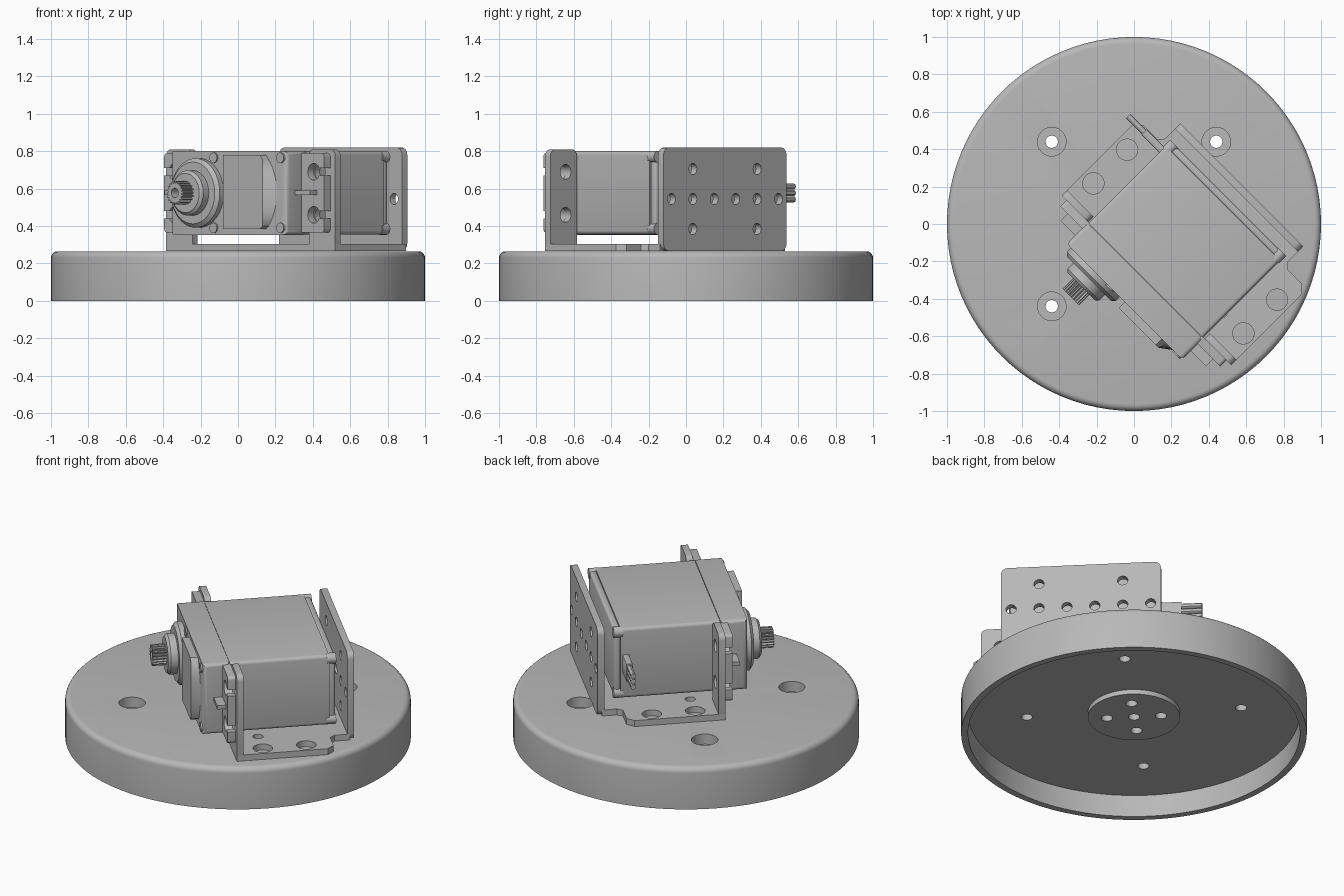
import bpy, bmesh, math
from mathutils import Matrix, Vector

cube = bpy.data.objects.get("Cube")
if cube:
    bpy.data.objects.remove(cube, do_unlink=True)

grey = bpy.data.materials.new("grey")
grey.use_nodes = True
colour = (0.48, 0.48, 0.48, 1)
grey.diffuse_color = colour
grey.node_tree.nodes["Principled BSDF"].inputs["Base Color"].default_value = colour

parts = []
# Matrices that turn the z axis into the named axis
TURN = {"z": Matrix.Identity(4),
        "y": Matrix.Rotation(math.pi / 2, 4, "X"),   # z points to -y
        "x": Matrix.Rotation(math.pi / 2, 4, "Y")}


def finish(name, bm):
    bmesh.ops.recalc_face_normals(bm, faces=bm.faces)
    mesh = bpy.data.meshes.new(name)
    bm.to_mesh(mesh)
    bm.free()
    mesh.materials.append(grey)
    ob = bpy.data.objects.new(name, mesh)
    bpy.context.scene.collection.objects.link(ob)
    parts.append(ob)
    return ob


def box(name, xs, ys, zs, round_axes="", r=0.03, seg=4):
    """Box from ranges, with the edges along the given axes rounded."""
    bm = bmesh.new()
    bmesh.ops.create_cube(bm, size=1)
    for v in bm.verts:
        v.co = [a + (b - a) * (c + 0.5) for (a, b), c in zip((xs, ys, zs), v.co)]
    axes = ["xyz".index(a) for a in round_axes]
    edges = [e for e in bm.edges
             if any(abs((e.verts[0].co - e.verts[1].co).normalized()[a]) > 0.9 for a in axes)]
    if edges:
        bmesh.ops.bevel(bm, geom=edges, offset=r, segments=seg, profile=0.5, affect="EDGES")
    return finish(name, bm)


def loft(name, loops):
    """Solid through loops of equal length, capped at both ends."""
    bm = bmesh.new()
    rings = [[bm.verts.new(p) for p in loop] for loop in loops]
    n = len(rings[0])
    for a, b in zip(rings, rings[1:]):
        for i in range(n):
            j = (i + 1) % n
            bm.faces.new((a[i], a[j], b[j], b[i]))
    bm.faces.new(rings[0])
    bm.faces.new(rings[-1])
    return finish(name, bm)


def lathe(name, profile, axis="z", at=(0, 0, 0), steps=64):
    """Turned solid from (radius, height) points."""
    bm = bmesh.new()
    vs = [bm.verts.new((r, 0, h)) for r, h in profile]
    es = [bm.edges.new(p) for p in zip(vs, vs[1:])]
    bmesh.ops.spin(bm, geom=vs + es, cent=(0, 0, 0), axis=(0, 0, 1),
                   angle=2 * math.pi, steps=steps, use_duplicate=False)
    bmesh.ops.remove_doubles(bm, verts=bm.verts, dist=0.0001)
    bm.transform(Matrix.Translation(at) @ TURN[axis])
    return finish(name, bm)


def cut(target, cutter):
    parts.remove(cutter)
    cutter.hide_render = True
    mod = target.modifiers.new("cut", "BOOLEAN")
    mod.operation, mod.object, mod.solver = "DIFFERENCE", cutter, "EXACT"
    bpy.context.view_layer.objects.active = target
    bpy.ops.object.modifier_apply(modifier=mod.name)
    bpy.data.objects.remove(cutter, do_unlink=True)


def drill(target, axis, points, r, depth=1.0):
    bm = bmesh.new()
    for p in points:
        bmesh.ops.create_cone(bm, cap_ends=True, segments=24, radius1=r, radius2=r, depth=depth,
                              matrix=Matrix.Translation(p) @ TURN[axis])
    cut(target, finish("drill", bm))


# Round base: hollow underneath, rounded top edge, low hub in the middle
f = 0.035
edge = [(1 - f + f * math.cos(a), 0.265 - f + f * math.sin(a))
        for a in [math.pi / 2 * i / 5 for i in range(6)]]
base = lathe("round_base", [(0, 0.11), (0.267, 0.11), (0.267, 0.14), (0.96, 0.14),
                            (0.96, 0), (1, 0)] + edge + [(0, 0.265)], steps=96)
cross = [(1, 0), (-1, 0), (0, 1), (0, -1)]
outer = [(0.622 * a, 0.622 * b, 0.2) for a, b in cross]
hub = [(0.157 * a, 0.157 * b, 0.2) for a, b in cross] + [(0, 0, 0.2)]
drill(base, "z", outer + hub, 0.033)
drill(base, "z", [(x, y, 0.265) for x, y, z in outer], 0.077, 0.13)

# Bracket floor, wide at the front and narrower where it meets the back plate
MID = 0.26
half = [(0.64, -0.165), (0.64, 0.37), (0.60, 0.41), (0.49, 0.41), (0.465, 0.44), (0.465, 0.53)]
outline = [(MID + x, y) for x, y in half] + [(MID - x, y) for x, y in reversed(half)]
floor = loft("bracket_floor", [[(x, y, z) for x, y in outline] for z in (0.267, 0.305)])
drill(floor, "z", [(MID + s * 0.567, y, 0.29) for s in (-1, 1) for y in (0, 0.255)], 0.057)
drill(floor, "z", [(MID + s * 0.405, 0, 0.29) for s in (-1, 1)], 0.03)

# Back plate with its rows of holes
back = box("bracket_back_plate", (MID - 0.465, MID + 0.465), (0.515, 0.555), (0.267, 0.82), "y", 0.04)
pitch = 0.162
holes = [(MID + pitch * (i - 2.5), 0.53, 0.545) for i in range(6)]
holes += [(MID + s * pitch * 1.5, 0.53, z) for s in (-1, 1) for z in (0.385, 0.705)]
drill(back, "y", holes, 0.03)

# Bracket ears that hold the motor
EAR_X, HOLE_Z = 0.525, (0.46, 0.69)
for side, s in (("left", 1), ("right", -1)):
    xs = sorted((MID + s * 0.44, MID + s * 0.64))
    ear = box(side + "_bracket_ear", xs, (-0.165, -0.125), (0.267, 0.81), "y", 0.035)
    drill(ear, "y", [(MID + s * EAR_X, -0.145, z) for z in HOLE_Z], 0.04)

# Motor housing: front case, main body, back cap
ENDS = (-0.175, 0.69)
box("motor_body", ENDS, (-0.17, 0.415), (0.355, 0.80), "y", 0.02)
box("motor_front_case", (ENDS[0] - 0.005, ENDS[1] + 0.005), (-0.33, -0.172), (0.353, 0.802), "yz", 0.025)
box("motor_back_cap", (ENDS[0] + 0.008, ENDS[1] - 0.008), (0.41, 0.452), (0.362, 0.793), "xyz", 0.015)
CENTRE_Z = 0.577
for x in (-0.15, 0.665):
    for z in (0.385, 0.77):
        lathe("back_screw", [(0, -0.455), (0.032, -0.455), (0.032, -0.40), (0, -0.40)],
              "y", (x, 0, z), 16)
for x in (0.15, 0.655):
    for z in (0.39, 0.765):
        lathe("front_screw", [(0, 0.32), (0.028, 0.32), (0.028, 0.338), (0, 0.338)],
              "y", (x, 0, z), 16)

# Mounting flange with open slots, and stiffening ribs
flange = box("motor_flange", (MID - 0.605, MID + 0.605), (-0.213, -0.166), (0.365, 0.79), "y", 0.02)
drill(flange, "y", [(MID + s * EAR_X, -0.19, z) for s in (-1, 1) for z in HOLE_Z], 0.045)
for s in (-1, 1):
    for z in HOLE_Z:
        xs = sorted((MID + s * EAR_X, MID + s * 0.7))
        cut(flange, box("slot", xs, (-0.3, -0.1), (z - 0.02, z + 0.02)))
    xs = sorted((MID + s * 0.42, MID + s * 0.55))
    box("flange_rib", xs, (-0.265, -0.21), (CENTRE_Z - 0.012, CENTRE_Z + 0.012))

# Gear cover on the front, sloping down to a rounded end
tilt = [math.radians(-42 + 84 * i / 12) for i in range(13)]
arc = [(0.364 + 0.266 * math.cos(a), CENTRE_Z + 0.266 * math.sin(a)) for a in tilt]
low = [(0.26, 0.385), (0.54, 0.385)] + arc + [(0.54, 0.78), (0.26, 0.78)]
loft("gear_cover", [[(x, -0.325, z) for x, z in low],
                    [(min(x, 0.56), -0.375, z) for x, z in low]])

# Output boss and toothed shaft
SHAFT = (0.037, 0, CENTRE_Z)
lathe("output_boss", [(0, 0.32), (0.185, 0.32), (0.185, 0.36), (0.165, 0.378), (0.12, 0.378),
                      (0.12, 0.42), (0.105, 0.435), (0, 0.435)], "y", SHAFT)
teeth = []
for i in range(80):
    r = 0.063 if i % 4 < 2 else 0.052
    a = 2 * math.pi * i / 80
    teeth.append((SHAFT[0] + r * math.cos(a), SHAFT[2] + r * math.sin(a)))
shaft = loft("toothed_shaft", [[(x, y, z) for x, z in teeth] for y in (-0.43, -0.515)])
drill(shaft, "y", [(SHAFT[0], -0.515, SHAFT[2])], 0.026, 0.12)

# Cable outlet with three wires
box("cable_outlet", (-0.31, -0.17), (0.365, 0.405), (0.52, 0.635), "x", 0.008, 2)
for i in (-1, 0, 1):
    lathe("wire", [(0, -0.43), (0.016, -0.43), (0.016, -0.28), (0, -0.28)],
          "x", (0, 0.385, CENTRE_Z + 0.034 * i), 12)

# Turn everything diagonally and shade smooth across shallow edges
bpy.ops.object.select_all(action="DESELECT")
for ob in parts:
    ob.rotation_euler.z = -math.pi / 4
    ob.select_set(True)
bpy.context.view_layer.objects.active = base
bpy.ops.object.shade_smooth_by_angle(angle=math.radians(30))
